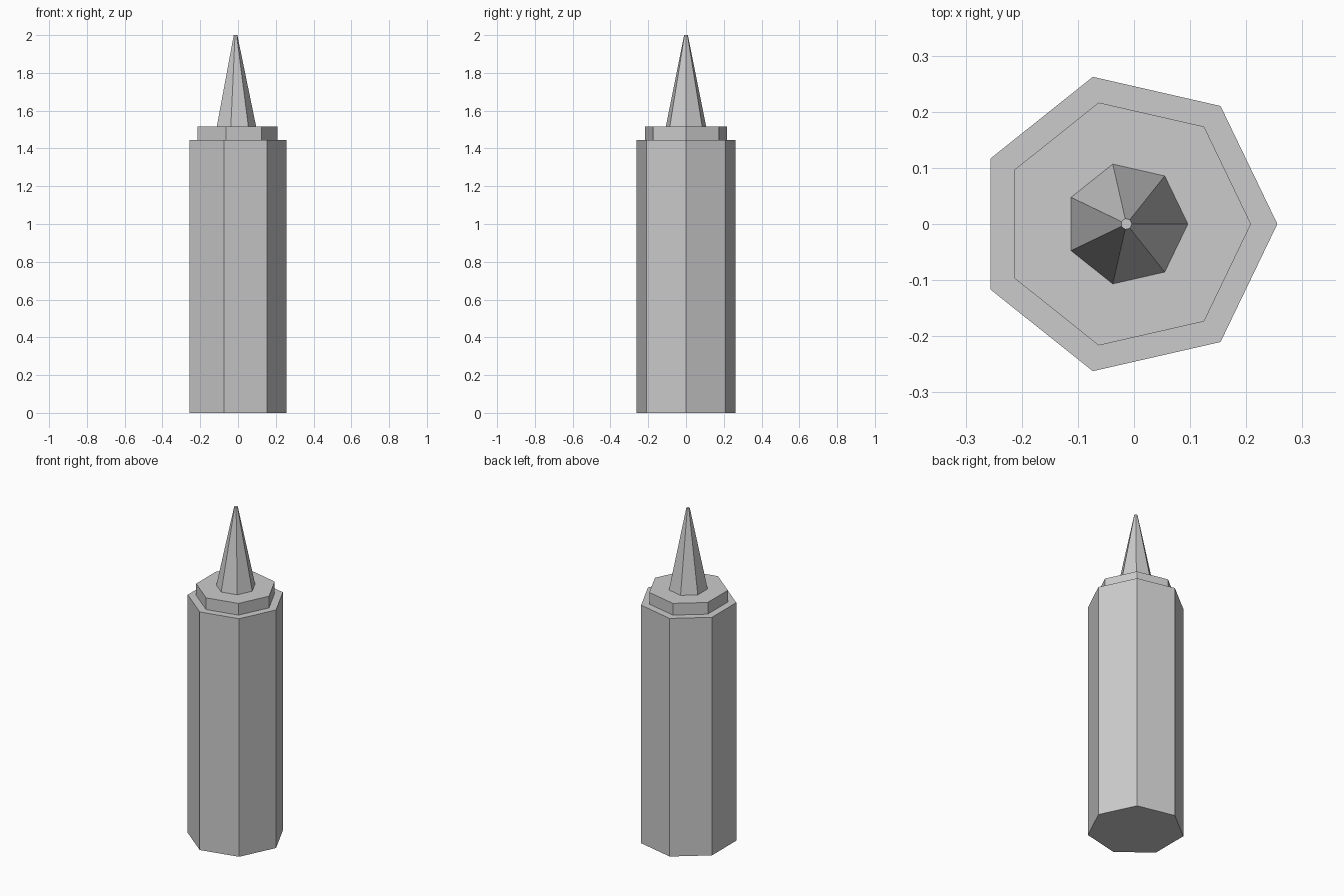
import bpy

cube = bpy.data.objects.get("Cube")
if cube:
    bpy.data.objects.remove(cube, do_unlink=True)

SIDES = 7
AXIS_X = -0.0135  # offset that centres the heptagon's extents

grey = bpy.data.materials.new("light_grey")
grey.use_nodes = True
colour = (0.6, 0.6, 0.6, 1)
grey.diffuse_color = colour
grey.node_tree.nodes["Principled BSDF"].inputs["Base Color"].default_value = colour


def prism(name, bottom_radius, top_radius, z0, z1):
    """Seven-sided prism or taper with one corner pointing to +x."""
    bpy.ops.mesh.primitive_cone_add(
        vertices=SIDES, radius1=bottom_radius, radius2=top_radius,
        depth=z1 - z0, location=(AXIS_X, 0, (z0 + z1) / 2))
    obj = bpy.context.object
    obj.name = name
    # the primitive starts its first corner at +y
    obj.rotation_euler.z = -1.5707963
    obj.data.materials.append(grey)
    return obj


# Main shaft, stepped collar and slender spire
prism("tower_shaft", 0.269, 0.269, 0, 1.445)
prism("roof_collar", 0.222, 0.222, 1.445, 1.516)
prism("spire", 0.1095, 0.01, 1.516, 2)
